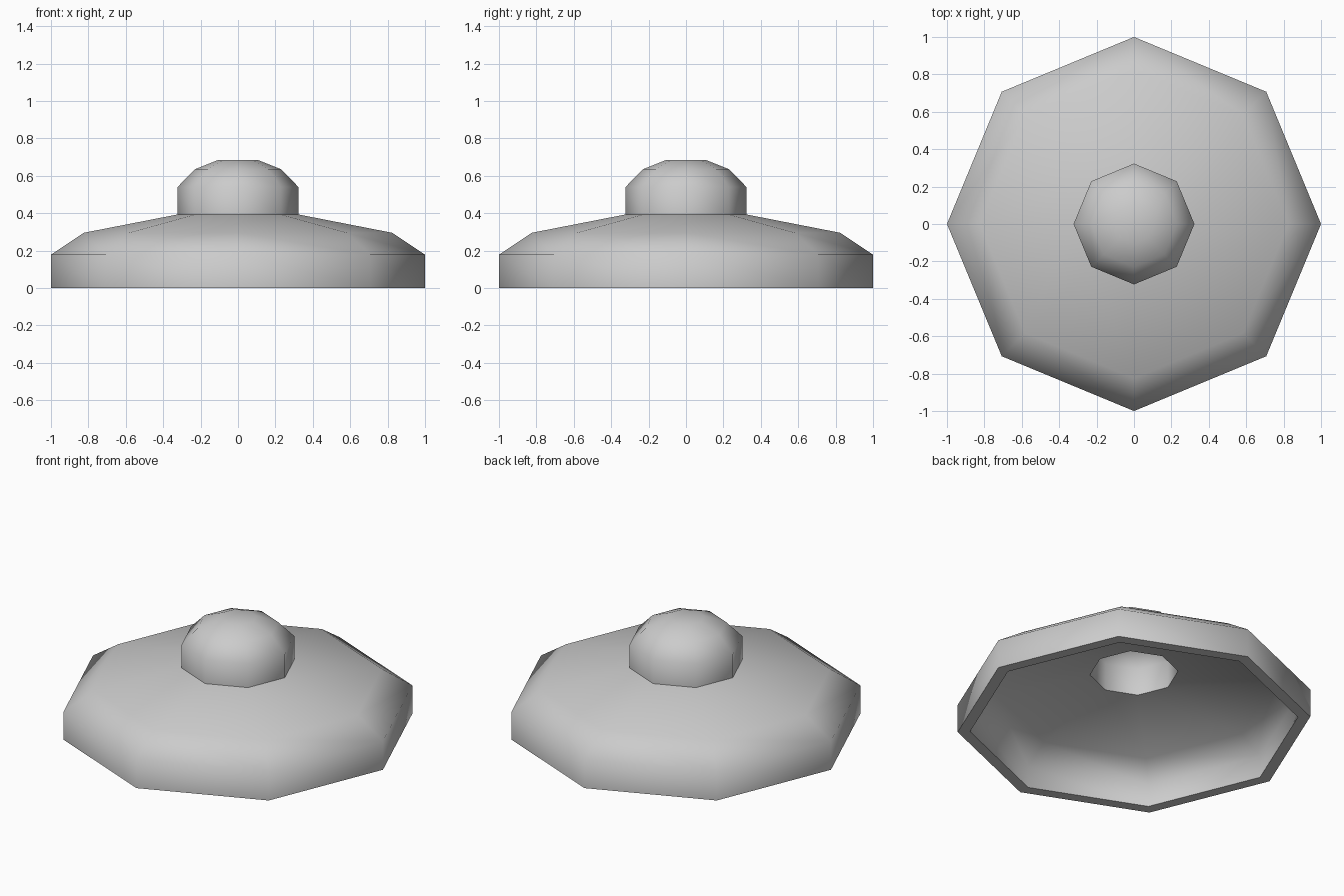
import bpy, bmesh, math

if "Cube" in bpy.data.objects:
    bpy.data.objects.remove(bpy.data.objects["Cube"])

SIDES = 8


def lathe(name, profile):
    """Revolve an (r, z) profile into an eight-sided shell."""
    bm = bmesh.new()
    rings = []
    for r, z in profile:
        if r == 0:
            rings.append([bm.verts.new((0, 0, z))] * SIDES)
        else:
            rings.append([bm.verts.new((r * math.cos(math.tau * i / SIDES),
                                        r * math.sin(math.tau * i / SIDES), z))
                          for i in range(SIDES)])
    for a, b in zip(rings, rings[1:]):
        for i in range(SIDES):
            j = (i + 1) % SIDES
            bm.faces.new(list(dict.fromkeys((a[i], a[j], b[j], b[i]))))
    bmesh.ops.recalc_face_normals(bm, faces=bm.faces)
    mesh = bpy.data.meshes.new(name)
    bm.to_mesh(mesh)
    bm.free()
    ob = bpy.data.objects.new(name, mesh)
    bpy.context.collection.objects.link(ob)
    bpy.context.view_layer.objects.active = ob
    ob.select_set(True)
    bpy.ops.object.shade_smooth_by_angle(angle=math.radians(60))
    ob.select_set(False)
    return ob


# Outer skin from crown to base, then rim and hollow inside back to the crown
outer = [(0, 0.685), (0.105, 0.685), (0.23, 0.635), (0.323, 0.54),
         (0.323, 0.393), (0.825, 0.295), (1, 0.178), (1, 0)]
inner = [(0.93, 0), (0.93, 0.14), (0.79, 0.232), (0.25, 0.335),
         (0.25, 0.505), (0.185, 0.575), (0.085, 0.615), (0, 0.615)]
lathe("domed_lid_shell", outer + inner)
